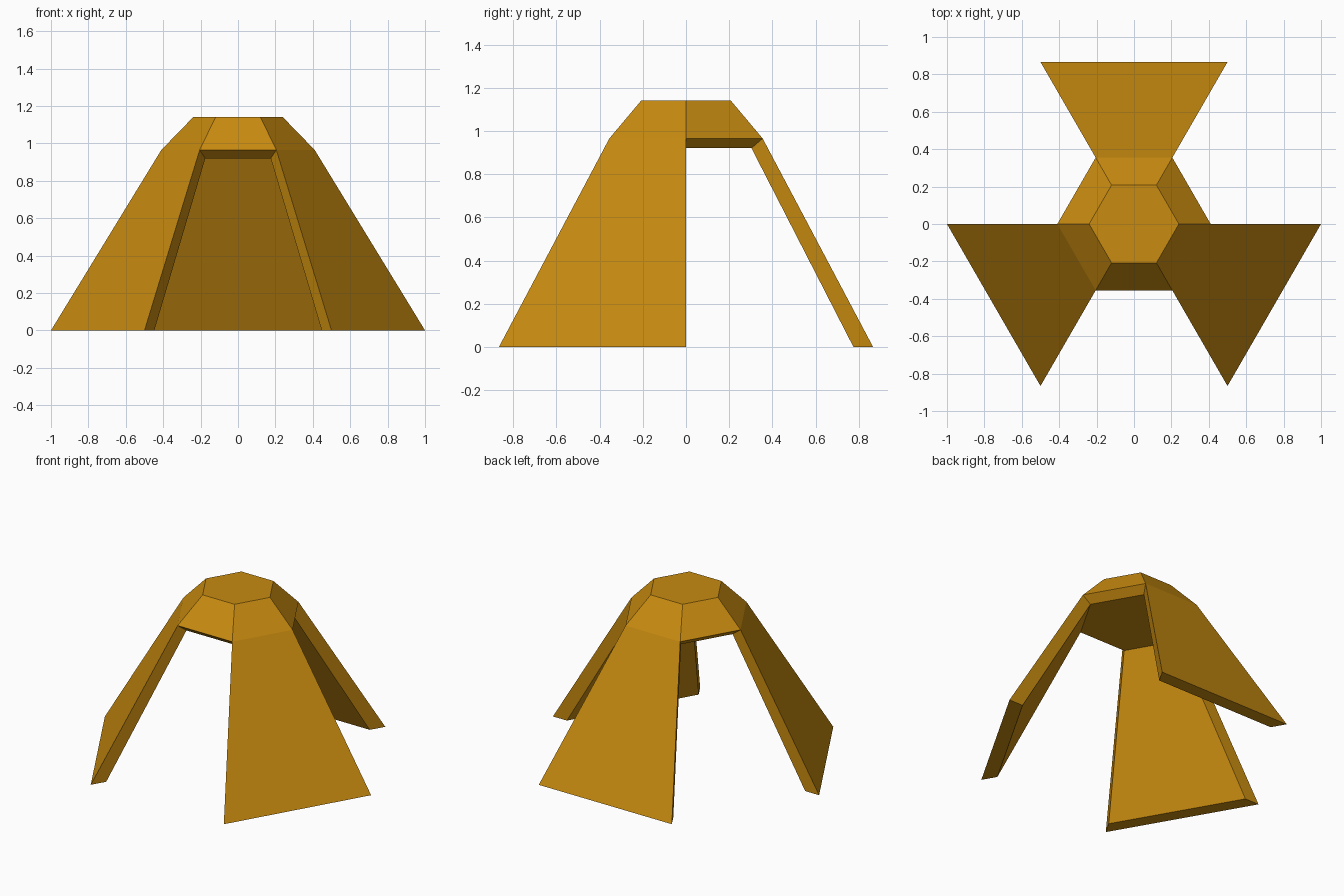
import bpy, bmesh, math

if "Cube" in bpy.data.objects:
    bpy.data.objects.remove(bpy.data.objects["Cube"])

# One flat colour
gold = bpy.data.materials.new("golden_brown")
gold.diffuse_color = (0.578, 0.258, 0.005, 1.0)
gold.use_nodes = True
gold.node_tree.nodes["Principled BSDF"].inputs["Base Color"].default_value = gold.diffuse_color

bm = bmesh.new()


def ring(radius, z):
    """Hexagon of vertices with corners on the x axis."""
    return [bm.verts.new((radius * math.cos(math.radians(60 * i)),
                          radius * math.sin(math.radians(60 * i)), z))
            for i in range(6)]


# Crown rings: flat top, outer shoulder, inner ceiling
top = ring(0.24, 1.14)
shoulder = ring(0.41, 0.965)
ceiling = ring(0.35, 0.92)
# Feet rings: outer and inner edge on the ground
foot_out = ring(1.0, 0.0)
foot_in = ring(0.895, 0.0)

bm.faces.new(top)
bm.faces.new(ceiling[::-1])

for i in range(6):
    j = (i + 1) % 6
    # Sloped crown side
    bm.faces.new((shoulder[i], shoulder[j], top[j], top[i]))
    if i % 2:
        # Leg panel: outside, inside, sole and two edges
        bm.faces.new((foot_out[i], foot_out[j], shoulder[j], shoulder[i]))
        bm.faces.new((foot_in[j], foot_in[i], ceiling[i], ceiling[j]))
        bm.faces.new((foot_out[j], foot_out[i], foot_in[i], foot_in[j]))
        bm.faces.new((foot_in[i], foot_out[i], shoulder[i], ceiling[i]))
        bm.faces.new((foot_out[j], foot_in[j], ceiling[j], shoulder[j]))
    else:
        # Open side: rim under the crown
        bm.faces.new((shoulder[j], shoulder[i], ceiling[i], ceiling[j]))

bmesh.ops.recalc_face_normals(bm, faces=bm.faces)
mesh = bpy.data.meshes.new("three_legged_canopy")
bm.to_mesh(mesh)
bm.free()
mesh.materials.append(gold)
canopy = bpy.data.objects.new("three_legged_canopy", mesh)
bpy.context.collection.objects.link(canopy)
